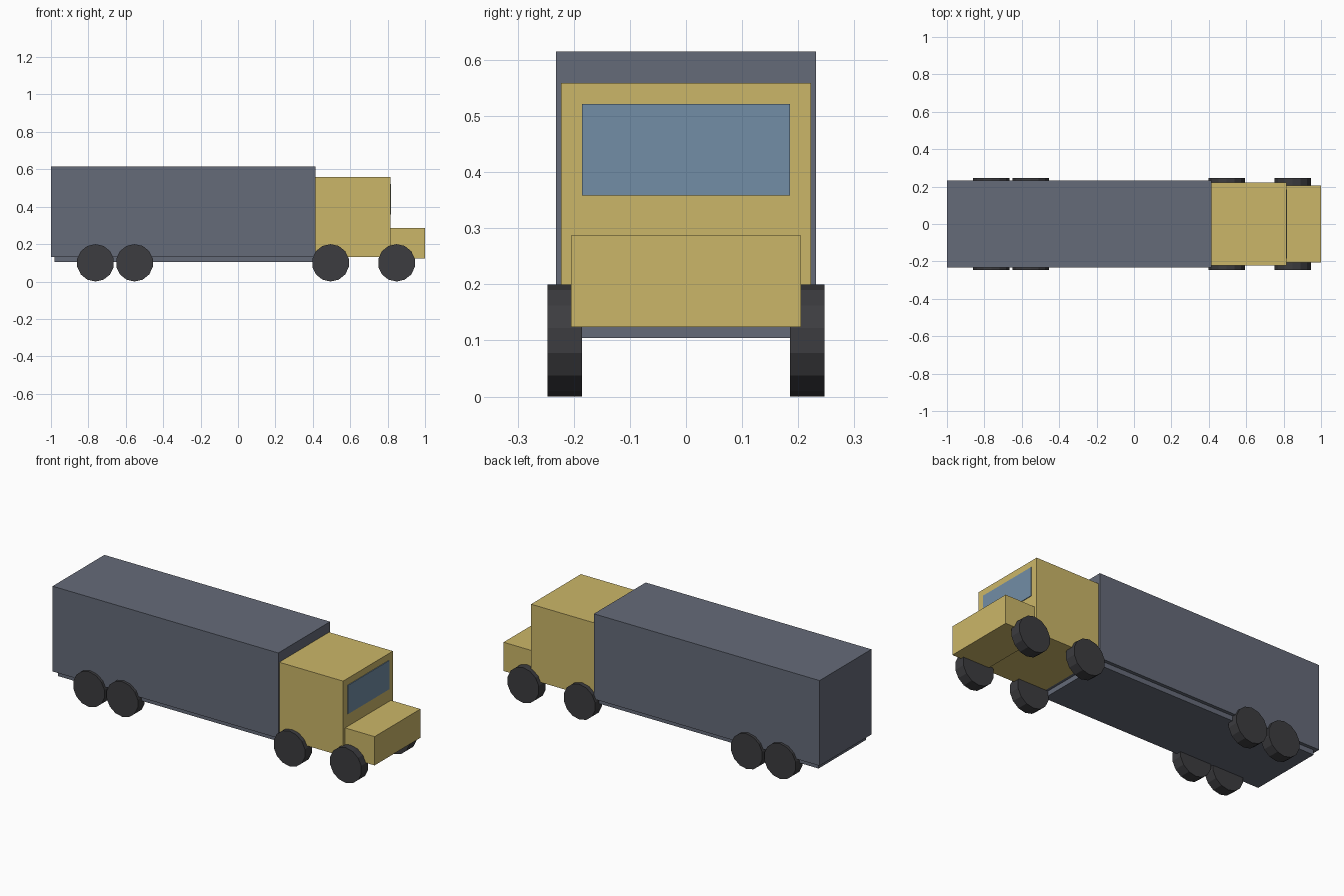
import bpy
from math import pi

if "Cube" in bpy.data.objects:
    bpy.data.objects.remove(bpy.data.objects["Cube"])


def material(name, rgb):
    m = bpy.data.materials.new(name)
    m.diffuse_color = (*rgb, 1)
    m.use_nodes = True
    m.node_tree.nodes["Principled BSDF"].inputs["Base Color"].default_value = m.diffuse_color
    return m


YELLOW = material("cab_paint", (0.60, 0.47, 0.14))
SLATE = material("cargo_paint", (0.13, 0.145, 0.19))
RUBBER = material("rubber", (0.045, 0.045, 0.05))
GLASS = material("glass", (0.17, 0.27, 0.38))


def box(name, x0, x1, half_y, z0, z1, mat):
    bpy.ops.mesh.primitive_cube_add(size=1, location=((x0 + x1) / 2, 0, (z0 + z1) / 2))
    o = bpy.context.object
    o.name = name
    o.scale = (x1 - x0, 2 * half_y, z1 - z0)
    bpy.ops.object.transform_apply(location=False, rotation=False, scale=True)
    o.data.materials.append(mat)


# Body
box("cargo_box", -1.0, 0.415, 0.232, 0.132, 0.615, SLATE)
box("chassis", -0.98, 0.40, 0.213, 0.104, 0.134, SLATE)

# Cab
box("cab", 0.415, 0.815, 0.223, 0.132, 0.559, YELLOW)
box("hood", 0.78, 1.0, 0.205, 0.124, 0.287, YELLOW)
box("windshield", 0.805, 0.819, 0.185, 0.358, 0.521, GLASS)

# Wheels: 14-sided, one pair per axle, with a corner pointing down
R, WIDTH = 0.1, 0.062
for i, x in enumerate((-0.762, -0.553, 0.495, 0.848)):
    for side, s in (("right", -1), ("left", 1)):
        bpy.ops.mesh.primitive_cylinder_add(
            vertices=14, radius=R, depth=WIDTH,
            location=(x, s * 0.216, R), rotation=(pi / 2, 0, 0))
        w = bpy.context.object
        w.name = f"wheel_{side}_{i + 1}"
        w.data.materials.append(RUBBER)
